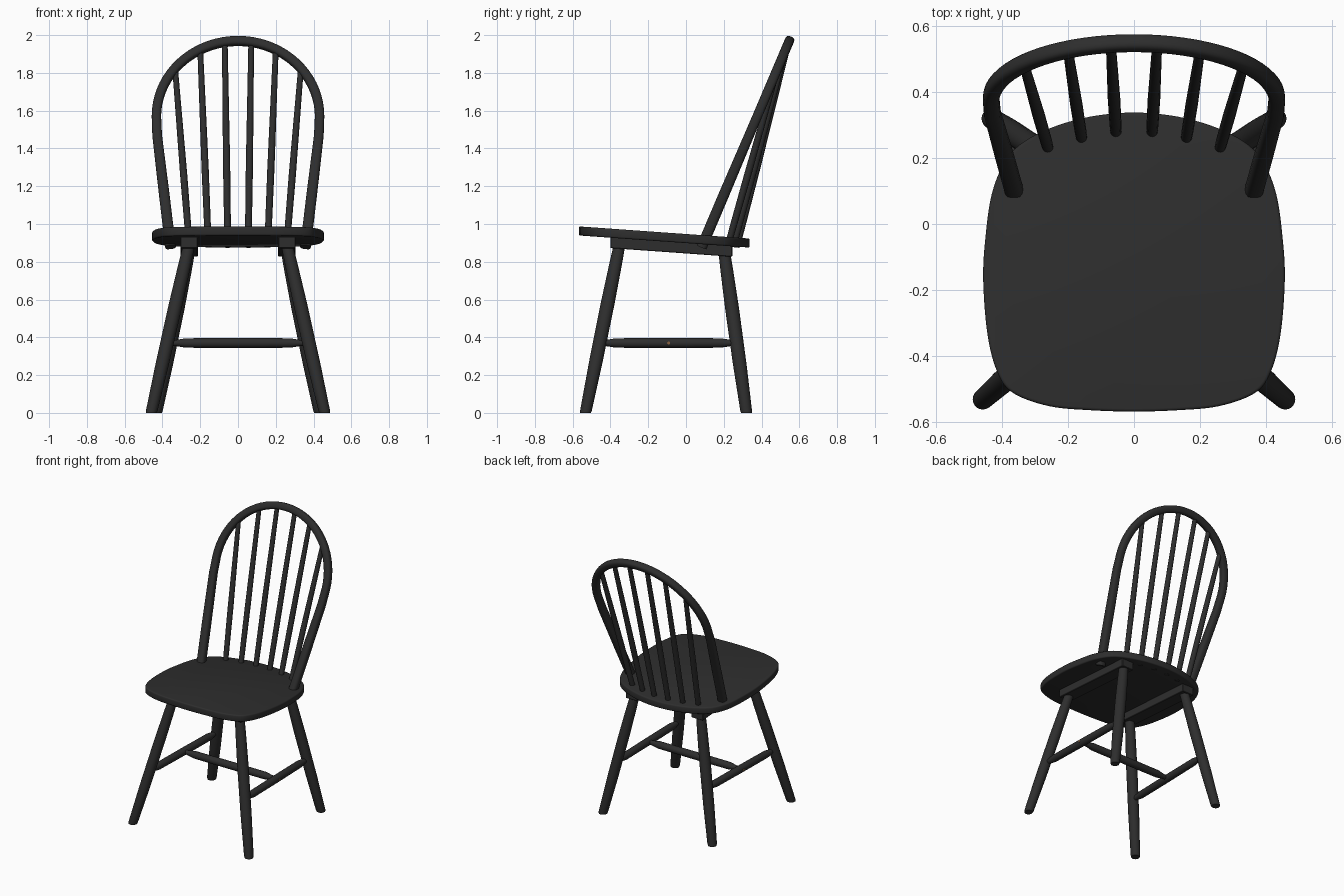
import bpy, bmesh, math
from mathutils import Vector

if "Cube" in bpy.data.objects:
    bpy.data.objects.remove(bpy.data.objects["Cube"])


def material(name, rgb):
    m = bpy.data.materials.new(name)
    m.diffuse_color = (*rgb, 1)
    m.use_nodes = True
    m.node_tree.nodes["Principled BSDF"].inputs["Base Color"].default_value = m.diffuse_color
    return m


BLACK = material("black paint", (0.027, 0.027, 0.027))
WOOD = material("bare wood", (0.25, 0.12, 0.05))
TILT = -0.071  # seat slopes down to the back


def finish(name, bm, mat=BLACK, angle=40):
    bmesh.ops.recalc_face_normals(bm, faces=bm.faces)
    me = bpy.data.meshes.new(name)
    bm.to_mesh(me)
    bm.free()
    me.materials.append(mat)
    ob = bpy.data.objects.new(name, me)
    bpy.context.collection.objects.link(ob)
    bpy.ops.object.select_all(action='DESELECT')
    ob.select_set(True)
    bpy.context.view_layer.objects.active = ob
    bpy.ops.object.shade_smooth_by_angle(angle=math.radians(angle))
    return ob


def sweep(name, pts, radii, normal=None, flat=False, power=2, sides=20, mat=BLACK):
    """Tube through pts; power > 2 squares the section, flat keeps rings level."""
    pts = [Vector(p) for p in pts]
    bm = bmesh.new()
    rings = []
    for i, p in enumerate(pts):
        t = (pts[min(i + 1, len(pts) - 1)] - pts[max(i - 1, 0)]).normalized()
        if flat:
            u, v = Vector((1, 0, 0)), Vector((0, 1, 0))
        else:
            n = normal or (Vector((0, 1, 0)) if abs(t.y) < 0.8 else Vector((0, 0, 1)))
            u = t.cross(n).normalized()
            v = u.cross(t)
        ring = []
        for k in range(sides):
            a = 2 * math.pi * k / sides
            c, s = math.cos(a), math.sin(a)
            f = radii[i] / (abs(c) ** power + abs(s) ** power) ** (1 / power)
            ring.append(bm.verts.new(p + u * c * f + v * s * f))
        rings.append(ring)
    for a, b in zip(rings, rings[1:]):
        for k in range(sides):
            j = (k + 1) % sides
            bm.faces.new((a[k], a[j], b[j], b[k]))
    bm.faces.new(rings[0])
    bm.faces.new(rings[-1])
    return finish(name, bm, mat)


def turned(name, a, b, profile, **kw):
    """Straight turned part from a to b; profile holds (fraction, radius)."""
    a, b = Vector(a), Vector(b)
    return sweep(name, [a.lerp(b, t) for t, r in profile], [r for t, r in profile], **kw)


def smooth_loop(pts, steps=6):
    out, n = [], len(pts)
    for i in range(n):
        p0, p1, p2, p3 = (Vector(pts[(i + k) % n]) for k in (-1, 0, 1, 2))
        for s in range(steps):
            t = s / steps
            out.append(0.5 * (2 * p1 + (p2 - p0) * t + (2 * p0 - 5 * p1 + 4 * p2 - p3) * t * t
                              + (3 * p1 - p0 - 3 * p2 + p3) * t ** 3))
    return out


# Seat: rounded outline, softened rim, tilted by a shear
half = [(0.13, -0.563), (0.255, -0.551), (0.362, -0.513), (0.41, -0.455), (0.442, -0.34),
        (0.456, -0.166), (0.448, -0.03), (0.43, 0.09), (0.395, 0.18), (0.345, 0.24),
        (0.255, 0.289), (0.135, 0.324)]
outline = [(0, -0.567)] + half + [(0, 0.337)] + [(-x, y) for x, y in reversed(half)]
bm = bmesh.new()
base = bm.faces.new([bm.verts.new((p.x, p.y, 0.899)) for p in smooth_loop(outline)])
bmesh.ops.extrude_face_region(bm, geom=[base])
bm.verts.ensure_lookup_table()
new = [v for v in bm.verts if v not in base.verts] if base.is_valid else bm.verts[len(bm.verts) // 2:]
bmesh.ops.translate(bm, verts=new, vec=(0, 0, 0.048))
rim = [e for e in bm.edges if abs(e.verts[0].co.z - e.verts[1].co.z) < 1e-4]
bmesh.ops.bevel(bm, geom=rim, offset=0.009, segments=3, profile=0.5, affect='EDGES')
for v in bm.verts:
    v.co.z += TILT * v.co.y
finish("seat", bm)

# Bow: straight arms flaring up into a half-round top, all in one leaning plane
LEAN = 0.425


def bow_y(z):
    return 0.36 + LEAN * (z - 1.53)


arm = [(0.357, 0.878), (0.367, 0.96), (0.391, 1.16), (0.415, 1.36), (0.428, 1.47)]
arc = [(0.432 * math.cos(math.pi * k / 36), 1.57 + 0.399 * math.sin(math.pi * k / 36))
       for k in range(37)]
path = arm + arc + [(-x, z) for x, z in reversed(arm)]
sweep("back_bow", [(x, bow_y(z), z) for x, z in path],
      [0.025 + 0.003 * min(1, max(0, (1.55 - z) / 0.4)) for x, z in path],
      normal=Vector((0, -1, LEAN)).normalized(), power=3)

for s, side in ((1, "right"), (-1, "left")):
    # Spindles from seat to bow
    for i, (xb, yb, xt) in enumerate([(0.054, 0.28, 0.07), (0.157, 0.262, 0.2), (0.257, 0.232, 0.333)]):
        zt = 1.57 + 0.399 * math.sqrt(1 - (xt / 0.432) ** 2)
        zb = 0.897 + TILT * yb
        turned(f"{side}_spindle_{i + 1}", (s * xb, yb - 0.012, zb), (s * xt, bow_y(zt), zt),
               [(0, 0.016), (0.1, 0.018), (0.4, 0.019), (1, 0.015)], sides=16)

    # Batten under the seat
    bm = bmesh.new()
    bmesh.ops.create_cube(bm, size=1)
    for v in bm.verts:
        v.co.x = s * 0.259 + v.co.x * 0.092
        v.co.y = -0.078 + v.co.y * 0.646
        v.co.z = 0.873 + v.co.z * 0.058 + TILT * v.co.y
    bmesh.ops.bevel(bm, geom=bm.edges[:], offset=0.003, segments=1, affect='EDGES')
    finish(f"{side}_seat_batten", bm, angle=30)

    # Splayed legs with level feet
    leg = [(0, 0.028), (0.012, 0.031), (0.3, 0.036), (0.65, 0.037), (0.88, 0.034), (1, 0.031)]
    turned(f"{side}_front_leg", (s * 0.459, -0.532, 0), (s * 0.259, -0.352, 0.89), leg, flat=True)
    turned(f"{side}_back_leg", (s * 0.432, 0.32, 0), (s * 0.259, 0.203, 0.85), leg, flat=True)

    # Side stretcher
    bar = [(0, 0.015), (0.04, 0.016), (0.12, 0.025), (0.5, 0.026), (0.88, 0.025), (0.96, 0.016), (1, 0.015)]
    turned(f"{side}_stretcher", (s * 0.374, -0.457, 0.37), (s * 0.357, 0.27, 0.37), bar)

    # Small bare peg end where the cross stretcher passes through
    turned(f"{side}_peg_end", (s * 0.36, -0.092, 0.37), (s * 0.393, -0.092, 0.37),
           [(0, 0.008), (1, 0.008)], sides=12, mat=WOOD)

# Cross stretcher
turned("cross_stretcher", (-0.365, -0.092, 0.37), (0.365, -0.092, 0.37),
       [(0, 0.015), (0.05, 0.016), (0.12, 0.025), (0.5, 0.026), (0.88, 0.025), (0.95, 0.016), (1, 0.015)])
